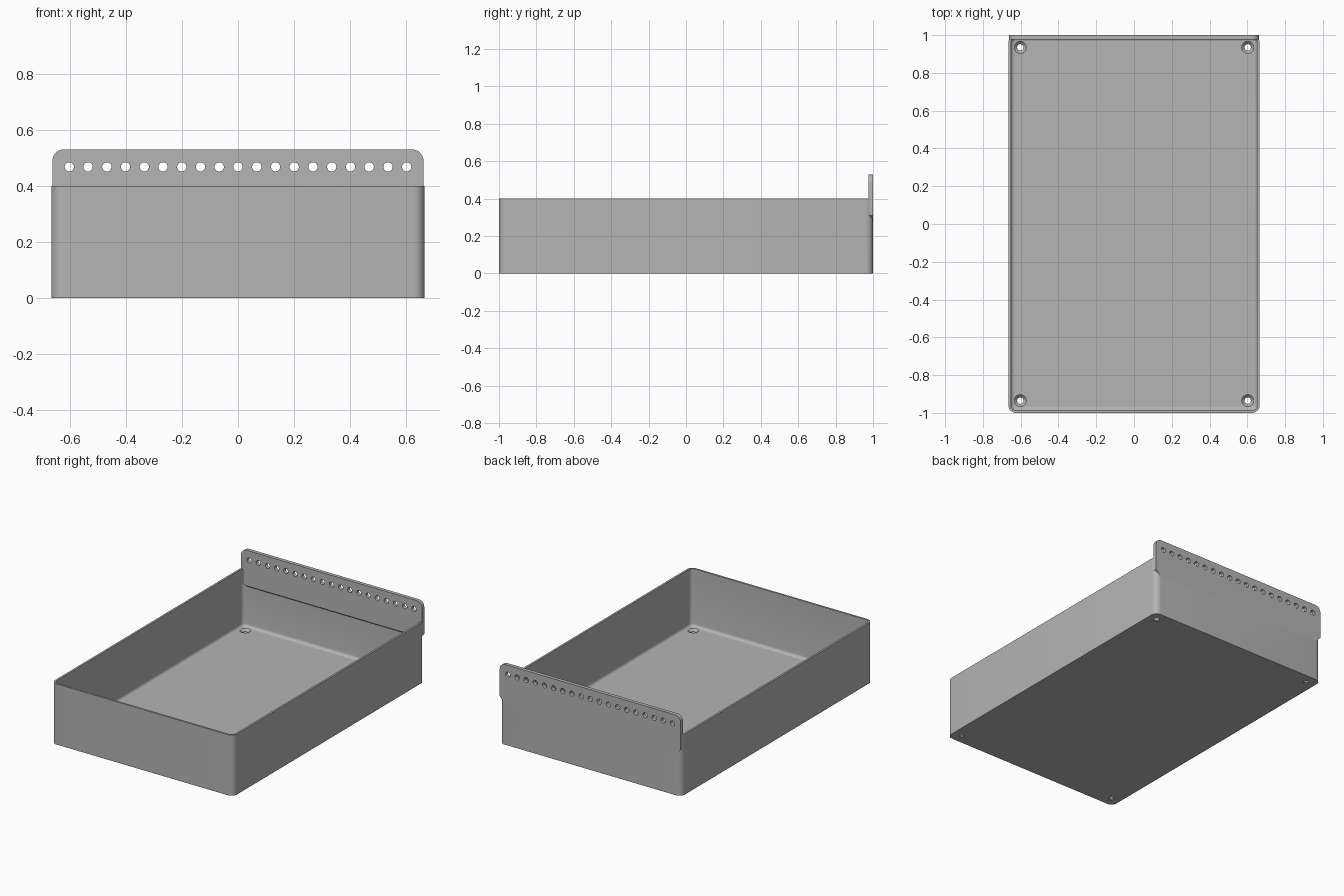
import bpy, bmesh, math
from mathutils import Matrix, Vector

cube = bpy.data.objects.get("Cube")
if cube:
    bpy.data.objects.remove(cube, do_unlink=True)

grey = bpy.data.materials.new("light_grey")
grey.use_nodes = True
grey.diffuse_color = (0.46, 0.46, 0.46, 1)
grey.node_tree.nodes["Principled BSDF"].inputs["Base Color"].default_value = (0.46, 0.46, 0.46, 1)

HX, HY, HEIGHT = 0.665, 1.0, 0.40
RADIUS, WALL, FLOOR, FILLET = 0.04, 0.013, 0.02, 0.02


def finish(bm, name):
    bmesh.ops.recalc_face_normals(bm, faces=bm.faces)
    mesh = bpy.data.meshes.new(name)
    bm.to_mesh(mesh)
    bm.free()
    obj = bpy.data.objects.new(name, mesh)
    bpy.context.collection.objects.link(obj)
    mesh.materials.append(grey)
    return obj


def activate(obj):
    bpy.ops.object.select_all(action='DESELECT')
    obj.select_set(True)
    bpy.context.view_layer.objects.active = obj


def cut(obj, cutter):
    activate(obj)
    mod = obj.modifiers.new("holes", 'BOOLEAN')
    mod.operation, mod.solver, mod.object = 'DIFFERENCE', 'EXACT', cutter
    bpy.ops.object.modifier_apply(modifier=mod.name)
    bpy.data.objects.remove(cutter, do_unlink=True)


def arc(cx, cy, r, start, steps=8):
    angles = [start + math.pi / 2 * i / steps for i in range(steps + 1)]
    return [(cx + r * math.cos(a), cy + r * math.sin(a)) for a in angles]


def ring(bm, inset, z):
    """Rounded rectangle of vertices, inset from the tray outline."""
    r = max(RADIUS - inset, 0.006)
    x, y = HX - inset - r, HY - inset - r
    pts = []
    for k, (sx, sy) in enumerate([(1, 1), (-1, 1), (-1, -1), (1, -1)]):
        pts += arc(sx * x, sy * y, r, k * math.pi / 2)
    return [bm.verts.new((px, py, z)) for px, py in pts]


# Open tray: outer wall, rim, inner wall and a fillet down to the floor
bm = bmesh.new()
sections = [(0, 0), (0, HEIGHT), (WALL, HEIGHT)]
for i in range(6):
    a = math.pi / 2 * i / 5
    sections.append((WALL + FILLET * (1 - math.cos(a)),
                     FLOOR + FILLET * (1 - math.sin(a))))
rings = [ring(bm, *s) for s in sections]
for low, high in zip(rings, rings[1:]):
    for i in range(len(low)):
        j = (i + 1) % len(low)
        bm.faces.new((low[i], low[j], high[j], high[i]))
bm.faces.new(rings[0])
bm.faces.new(rings[-1])
tray = finish(bm, "tray")

# Countersunk screw holes in the floor corners
bm = bmesh.new()
for x in (-0.602, 0.602):
    for y in (-0.935, 0.935):
        profile = [(0.017, -0.02), (0.017, 0.005), (0.033, 0.021), (0.033, 0.06)]
        loops = []
        for r, z in profile:
            circle = bmesh.ops.create_circle(bm, segments=32, radius=r,
                                             matrix=Matrix.Translation((x, y, z)))
            loops.append(circle["verts"])
        for low, high in zip(loops, loops[1:]):
            for i in range(32):
                j = (i + 1) % 32
                bm.faces.new((low[i], low[j], high[j], high[i]))
        bm.faces.new(loops[0])
        bm.faces.new(loops[-1])
cut(tray, finish(bm, "screw_hole_cutter"))

# Raised back plate: rounded top corners, chamfered lower corners
PX, TOP, LOW, THICK, CH = 0.661, 0.53, 0.275, 0.024, 0.035
outline = [(PX - CH, LOW), (PX, LOW + CH)]
outline += arc(PX - 0.04, TOP - 0.04, 0.04, 0)
outline += arc(-PX + 0.04, TOP - 0.04, 0.04, math.pi / 2)
outline += [(-PX, LOW + CH), (-PX + CH, LOW)]
bm = bmesh.new()
back = bm.faces.new([bm.verts.new((x, HY, z)) for x, z in outline])
extruded = bmesh.ops.extrude_face_region(bm, geom=[back], use_keep_orig=True)
for v in extruded["geom"]:
    if isinstance(v, bmesh.types.BMVert):
        v.co.y -= THICK
        if v.co.z < LOW + 0.01:
            v.co.z += 0.02      # sloped underside inside the tray
plate = finish(bm, "back_plate")

# Row of hanging holes along the plate
bm = bmesh.new()
for i in range(19):
    place = Matrix.Translation(Vector(((i - 9) * 0.0668, HY, 0.468)))
    bmesh.ops.create_cone(bm, cap_ends=True, segments=24, radius1=0.0165,
                          radius2=0.0165, depth=0.2,
                          matrix=place @ Matrix.Rotation(math.pi / 2, 4, 'X'))
cut(plate, finish(bm, "plate_hole_cutter"))

# Fuse the plate with the tray so the coplanar back is one surface
cut_mod = tray.modifiers.new("fuse", 'BOOLEAN')
cut_mod.operation, cut_mod.solver, cut_mod.object = 'UNION', 'EXACT', plate
activate(tray)
bpy.ops.object.modifier_apply(modifier=cut_mod.name)
bpy.data.objects.remove(plate, do_unlink=True)
activate(tray)
bpy.ops.object.shade_smooth_by_angle(angle=math.radians(30))
